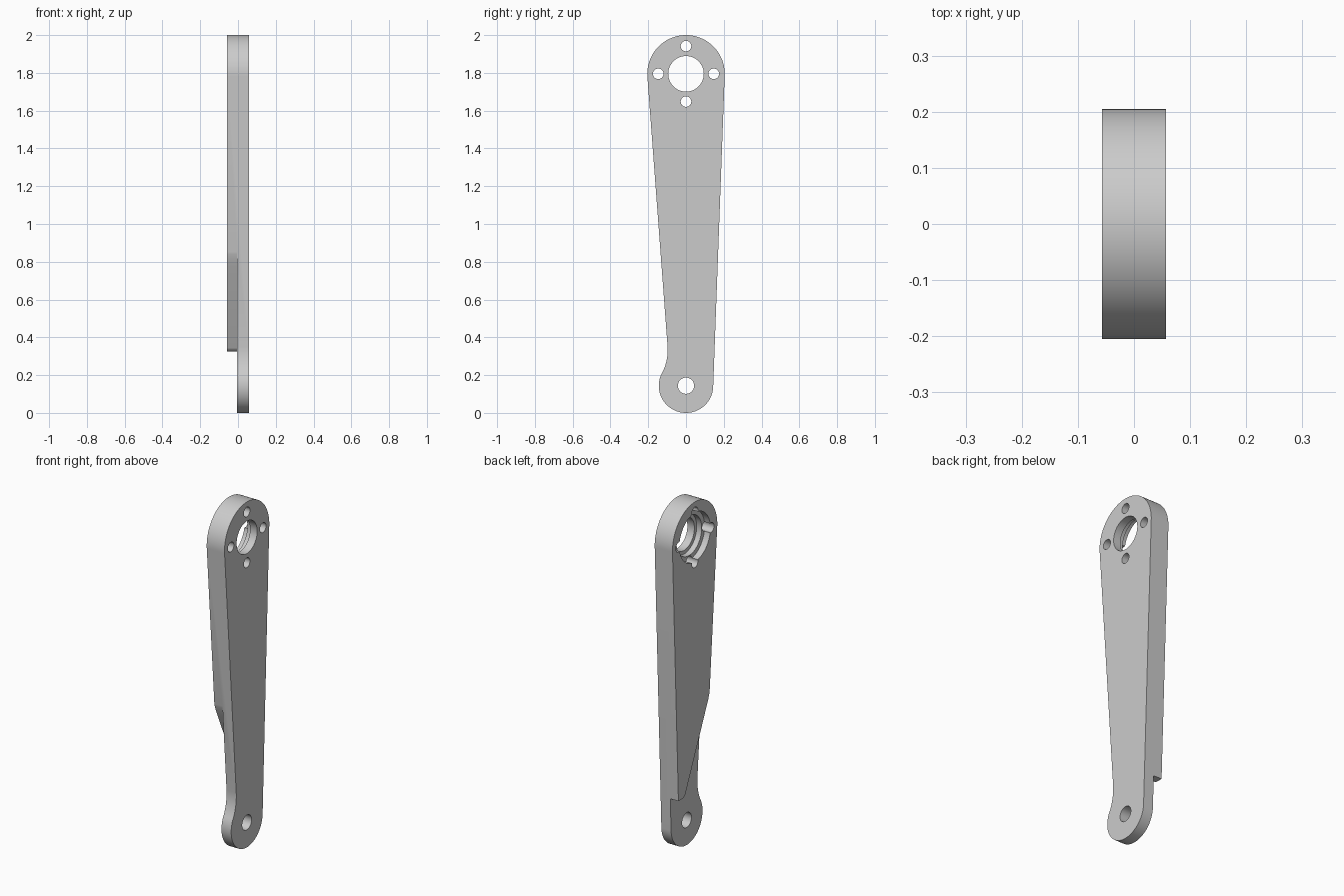
import bpy, bmesh
from math import sin, cos, pi, radians

if "Cube" in bpy.data.objects:
    bpy.data.objects.remove(bpy.data.objects["Cube"])

HALF = 0.057            # half thickness
STEP = -0.005           # inner face of the thin end
HUB_Z, HUB_R = 1.795, 0.205
EYE_Z, EYE_R = 0.144, 0.144


def arc(y, z, r, a, b, n):
    return [(y + r * cos(a + (b - a) * i / n), z + r * sin(a + (b - a) * i / n))
            for i in range(n + 1)]


def prism(name, outline, x0, x1):
    """Extrude a closed (y, z) outline from x0 to x1."""
    bm = bmesh.new()
    face = bm.faces.new([bm.verts.new((x0, y, z)) for y, z in outline])
    ext = bmesh.ops.extrude_face_region(bm, geom=[face])
    moved = [v for v in ext["geom"] if isinstance(v, bmesh.types.BMVert)]
    bmesh.ops.translate(bm, verts=moved, vec=(x1 - x0, 0, 0))
    bmesh.ops.recalc_face_normals(bm, faces=bm.faces)
    mesh = bpy.data.meshes.new(name)
    bm.to_mesh(mesh)
    bm.free()
    obj = bpy.data.objects.new(name, mesh)
    bpy.context.collection.objects.link(obj)
    return obj


def cut(body, name, outline, x0, x1):
    """Subtract a prism from the body."""
    cutter = prism(name, outline, x0, x1)
    cutter.hide_render = True
    mod = body.modifiers.new(name, "BOOLEAN")
    mod.operation, mod.solver, mod.object = "DIFFERENCE", "EXACT", cutter
    bpy.context.view_layer.objects.active = body
    bpy.ops.object.modifier_apply(modifier=mod.name)
    bpy.data.objects.remove(cutter)


def bore(body, name, y, z, r, x0, x1, n=48):
    cut(body, name, arc(y, z, r, 0, 2 * pi, n)[:-1], x0, x1)


# Tapered arm: round hub, concave fillet on one edge, round eye
outline = (arc(0, HUB_Z, HUB_R, -0.037, pi + 0.0735, 64)
           + arc(-0.367, 0.334, 0.27, 0.0735, -0.478, 16)
           + arc(0, EYE_Z, EYE_R, pi - 0.478, 2 * pi - 0.037, 56))
arm = prism("crank_arm", outline, -HALF, HALF)

# Half-thickness notch with a slanting, rounded shoulder
shoulder = ([(-0.4, -0.2), (-0.4, 0.86), (-0.137, 0.86), (-0.132, 0.84),
             (-0.122, 0.81), (-0.105, 0.772)]
            + arc(0.117, 0.36, 0.035, pi + 0.45, 1.5 * pi, 10)
            + [(0.4, 0.325), (0.4, -0.2)])
cut(arm, "notch", shoulder, -0.2, STEP)

# Stepped bearing seat and through bores
bore(arm, "seat_outer", 0, HUB_Z, 0.142, -0.2, -0.02, 64)
bore(arm, "seat_inner", 0, HUB_Z, 0.115, -0.2, 0.012, 64)
bore(arm, "hub_bore", 0, HUB_Z, 0.094, -0.2, 0.2, 64)
for i in range(4):
    a = i * pi / 2
    bore(arm, "bolt_hole", 0.147 * cos(a), HUB_Z + 0.147 * sin(a), 0.028, -0.2, 0.2, 32)
bore(arm, "eye_bore", 0, EYE_Z, 0.043, -0.2, 0.2)

# Plain grey metal
grey = bpy.data.materials.new("grey_metal")
grey.use_nodes = True
colour = (0.6, 0.6, 0.6, 1)
grey.diffuse_color = colour
grey.node_tree.nodes["Principled BSDF"].inputs["Base Color"].default_value = colour
arm.data.materials.clear()
arm.data.materials.append(grey)

bpy.ops.object.select_all(action="DESELECT")
arm.select_set(True)
bpy.context.view_layer.objects.active = arm
bpy.ops.object.shade_smooth_by_angle(angle=radians(30))
